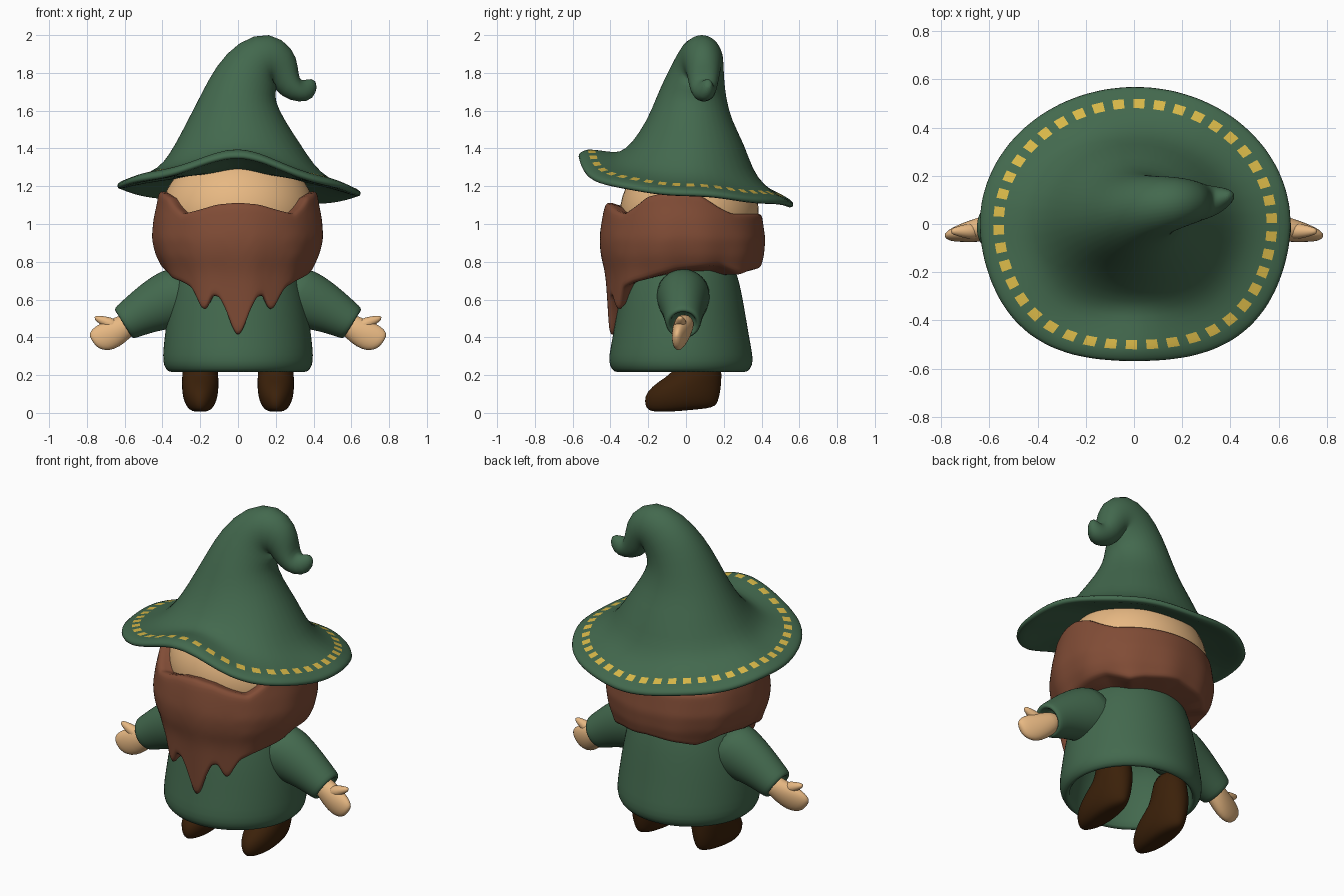
import bpy, bmesh
from math import sin, cos, pi, radians
from mathutils import Vector

cube = bpy.data.objects.get("Cube")
if cube:
    bpy.data.objects.remove(cube, do_unlink=True)


def material(name, rgb):
    m = bpy.data.materials.new(name)
    m.use_nodes = True
    m.diffuse_color = (*rgb, 1)
    bsdf = m.node_tree.nodes["Principled BSDF"]
    bsdf.inputs["Base Color"].default_value = (*rgb, 1)
    bsdf.inputs["Roughness"].default_value = 0.8
    return m


GREEN = material("green cloth", (0.056, 0.141, 0.076))
GOLD = material("gold stitching", (0.69, 0.48, 0.065))
SKIN = material("skin", (0.8, 0.48, 0.225))
HAIR = material("red brown hair", (0.22, 0.073, 0.037))
LEATHER = material("dark leather", (0.044, 0.015, 0.003))


def loft(name, rings, mats, pick=None, levels=1):
    """Skin a list of point rings, cap both ends and smooth the result."""
    bm = bmesh.new()
    rows = [[bm.verts.new(p) for p in ring] for ring in rings]
    n = len(rows[0])
    for r in range(len(rows) - 1):
        for i in range(n):
            j = (i + 1) % n
            f = bm.faces.new((rows[r][i], rows[r][j], rows[r + 1][j], rows[r + 1][i]))
            f.material_index = pick(r, i) if pick else 0
    bm.faces.new(rows[0][::-1])
    bm.faces.new(rows[-1])
    bmesh.ops.recalc_face_normals(bm, faces=bm.faces[:])
    for f in bm.faces:
        f.smooth = True
    mesh = bpy.data.meshes.new(name)
    bm.to_mesh(mesh)
    bm.free()
    for m in mats:
        mesh.materials.append(m)
    ob = bpy.data.objects.new(name, mesh)
    bpy.context.collection.objects.link(ob)
    mod = ob.modifiers.new("smooth", "SUBSURF")
    mod.levels = mod.render_levels = levels
    return ob


def oval(center, u, v, n=24):
    c, u, v = Vector(center), Vector(u), Vector(v)
    return [c + u * cos(2 * pi * i / n) + v * sin(2 * pi * i / n) for i in range(n)]


def table(points, x):
    """Straight-line lookup in a sorted list of pairs."""
    for (x0, y0), (x1, y1) in zip(points, points[1:]):
        if x <= x1:
            return y0 + (y1 - y0) * max(0, x - x0) / (x1 - x0)
    return points[-1][1]


# Hat: wavy brim, then a cone that bends over into a curled tip
SEG = 84
hat_angles = [(i + 0.27 * (i % 2)) * 2 * pi / SEG for i in range(SEG)]


def brim_wave(a):
    s = sin(a)
    hump = 0.125 * max(0, -s) ** 7 - 0.025 * max(0, s) ** 4
    return 0.022 - 0.05 * s + hump - 0.02 * cos(a) + 0.005 * sin(7 * a)


def brim_point(a, k, z, w):
    # The front of the brim is a little squarer than the back
    k *= 1 + 0.28 * max(0, -sin(a)) ** 3 * cos(a) ** 2
    return (0.005 + 0.635 * k * cos(a), 0.56 * k * sin(a), z + w * brim_wave(a))


brim = [  # scale, height, share of the wave
    (0.4, 1.25, 0.2), (0.6, 1.21, 0.45), (0.78, 1.185, 0.75), (0.96, 1.145, 1),
    (1.015, 1.143, 1), (1.02, 1.172, 1), (0.97, 1.187, 1), (0.932, 1.198, 0.98),
    (0.87, 1.209, 0.92), (0.74, 1.243, 0.7), (0.63, 1.305, 0.35)]
cone = [  # x, y, z, half width, half depth, tilt
    (0, 0.01, 1.42, 0.332, 0.3, 0), (-0.01, 0.018, 1.55, 0.255, 0.222, 0),
    (0, 0.027, 1.67, 0.195, 0.184, 5), (0.04, 0.045, 1.77, 0.172, 0.156, 22),
    (0.105, 0.07, 1.855, 0.155, 0.128, 48), (0.175, 0.085, 1.882, 0.143, 0.11, 88),
    (0.238, 0.092, 1.835, 0.11, 0.092, 122), (0.272, 0.092, 1.752, 0.092, 0.078, 120),
    (0.325, 0.092, 1.702, 0.062, 0.064, 88), (0.376, 0.105, 1.71, 0.056, 0.046, 62),
    (0.41, 0.118, 1.755, 0.022, 0.016, 55)]
rings = [[brim_point(a, *row) for a in hat_angles] for row in brim]
for x, y, z, rx, ry, tilt in cone:
    t = radians(tilt)
    rings.append([(x + rx * cos(a) * cos(t), y + ry * sin(a), z - rx * cos(a) * sin(t))
                  for a in hat_angles])
stitch_row = 7
loft("hat", rings, [GREEN, GOLD], lambda r, i: int(r == stitch_row and i % 2 == 0))

# Head
bpy.ops.mesh.primitive_uv_sphere_add(segments=48, ring_count=24, location=(0, 0.018, 1.06))
head = bpy.context.object
head.name = "head"
head.scale = (0.405, 0.367, 0.33)
head.data.materials.append(SKIN)
bpy.ops.object.shade_smooth()

# Hair and beard: one band around the head, edges given by angle from the front
hair_top = [(0, 1.11), (15, 1.1), (30, 1.07), (42, 1.05), (52, 1.09), (62, 1.14), (75, 1.16),
            (92, 1.17), (106, 1.14), (120, 1.08), (130, 1.05), (180, 1.05)]
hair_bottom = [(0, 0.4), (4, 0.43), (8, 0.52), (14, 0.61), (20, 0.62), (23, 0.56),
               (27, 0.53), (32, 0.6), (37, 0.66), (47, 0.69), (60, 0.71), (85, 0.755),
               (120, 0.78), (140, 0.73), (152, 0.75), (180, 0.77)]
hair_bulge = [(0.4, 0.87), (0.6, 0.9), (0.72, 0.92), (0.77, 0.94), (0.83, 0.98), (0.92, 1),
              (1.03, 0.965), (1.1, 0.93), (1.17, 0.905)]
COLS, ROWS = 128, 12


def hair_point(i, t, inset=0, lift=0):
    phi = -180 + 360 * i / COLS
    a = radians(phi)
    top, low = table(hair_top, abs(phi)), table(hair_bottom, abs(phi))
    z = low + (top - low) * t
    k = table(hair_bulge, z) - inset + 0.01 * sin(a * 11) * (1 - t)
    k -= 0.09 * sin(a) ** 4 * (1 - t) ** 3      # tuck in over the shoulders
    return (0.463 * k * sin(a), -0.02 - 0.44 * k * cos(a), z + lift)


rings = [[(0.26 * sin(2 * pi * i / COLS - pi), -0.02 - 0.25 * cos(2 * pi * i / COLS - pi), 0.73)
          for i in range(COLS)],
         [hair_point(i, 0, 0.09, 0) for i in range(COLS)]]
rings += [[hair_point(i, r / ROWS) for i in range(COLS)] for r in range(ROWS + 1)]
rings.append([hair_point(i, 1, 0.06, 0.01) for i in range(COLS)])
rings.append([hair_point(i, 1, 0.25, -0.03) for i in range(COLS)])
loft("hair_and_beard", rings, [HAIR])

# Tunic: bell shape with a hollow underside
tunic = [(0.9, 0.2, 0.2), (0.8, 0.29, 0.275), (0.7, 0.335, 0.31), (0.55, 0.37, 0.338),
         (0.4, 0.39, 0.362), (0.3, 0.4, 0.383), (0.25, 0.395, 0.38), (0.215, 0.37, 0.355),
         (0.215, 0.34, 0.325), (0.3, 0.335, 0.32), (0.5, 0.31, 0.28), (0.65, 0.2, 0.2)]
loft("tunic", [oval((0, -0.027, z), (rx, 0, 0), (0, ry, 0), 40) for z, rx, ry in tunic], [GREEN])

# Limbs, one set for each side
sleeve = [  # x, z, half height, half depth
    (0.22, 0.64, 0.17, 0.15), (0.32, 0.61, 0.168, 0.142), (0.41, 0.575, 0.148, 0.125),
    (0.5, 0.535, 0.122, 0.108), (0.57, 0.493, 0.104, 0.098), (0.602, 0.475, 0.097, 0.093),
    (0.61, 0.469, 0.08, 0.078), (0.595, 0.476, 0.066, 0.065), (0.55, 0.505, 0.06, 0.06)]
hand = [(0.55, 0.49, 0.055, 0.055), (0.61, 0.45, 0.068, 0.055), (0.67, 0.415, 0.08, 0.048),
        (0.72, 0.392, 0.076, 0.036), (0.755, 0.382, 0.056, 0.026), (0.772, 0.38, 0.028, 0.012)]
thumb = [(0.64, 0.45, 0.04), (0.69, 0.48, 0.032), (0.73, 0.494, 0.022), (0.76, 0.508, 0.01)]
boot = [  # height, toe, heel, half width
    (0.4, -0.03, 0.16, 0.075), (0.28, -0.05, 0.18, 0.088), (0.21, -0.07, 0.19, 0.095),
    (0.165, -0.15, 0.188, 0.098), (0.11, -0.212, 0.185, 0.097), (0.06, -0.222, 0.175, 0.088),
    (0.025, -0.212, 0.165, 0.07), (0.008, -0.19, 0.14, 0.05), (0.004, -0.12, 0.08, 0.02)]

for side, s in (("left", 1), ("right", -1)):
    across = Vector((s * 0.53, 0, 0.85))
    loft(side + "_sleeve", [oval((s * x, -0.015, z), across * r, (0, d, 0))
                            for x, z, r, d in sleeve], [GREEN])
    loft(side + "_hand", [oval((s * x, -0.005 - 0.2 * (x - 0.55), z), across * r, (0, d, 0), 16)
                          for x, z, r, d in hand], [SKIN])
    up = Vector((-s * 0.45, 0, 0.89))
    loft(side + "_thumb", [oval((s * x, -0.03, z), up * r, (0, r, 0), 12)
                           for x, z, r in thumb], [SKIN])
    # Boot with a long toe and a sole that rises a little at the heel
    rings = []
    for z, front, back, rx in boot:
        ring = oval((s * 0.2, (front + back) / 2, z), (rx, 0, 0), (0, (back - front) / 2, 0))
        for p in ring:
            p.z += 0.09 * max(0, p.y + 0.1) * max(0, 1 - z / 0.2)
        rings.append(ring)
    loft(side + "_boot", rings, [LEATHER])
